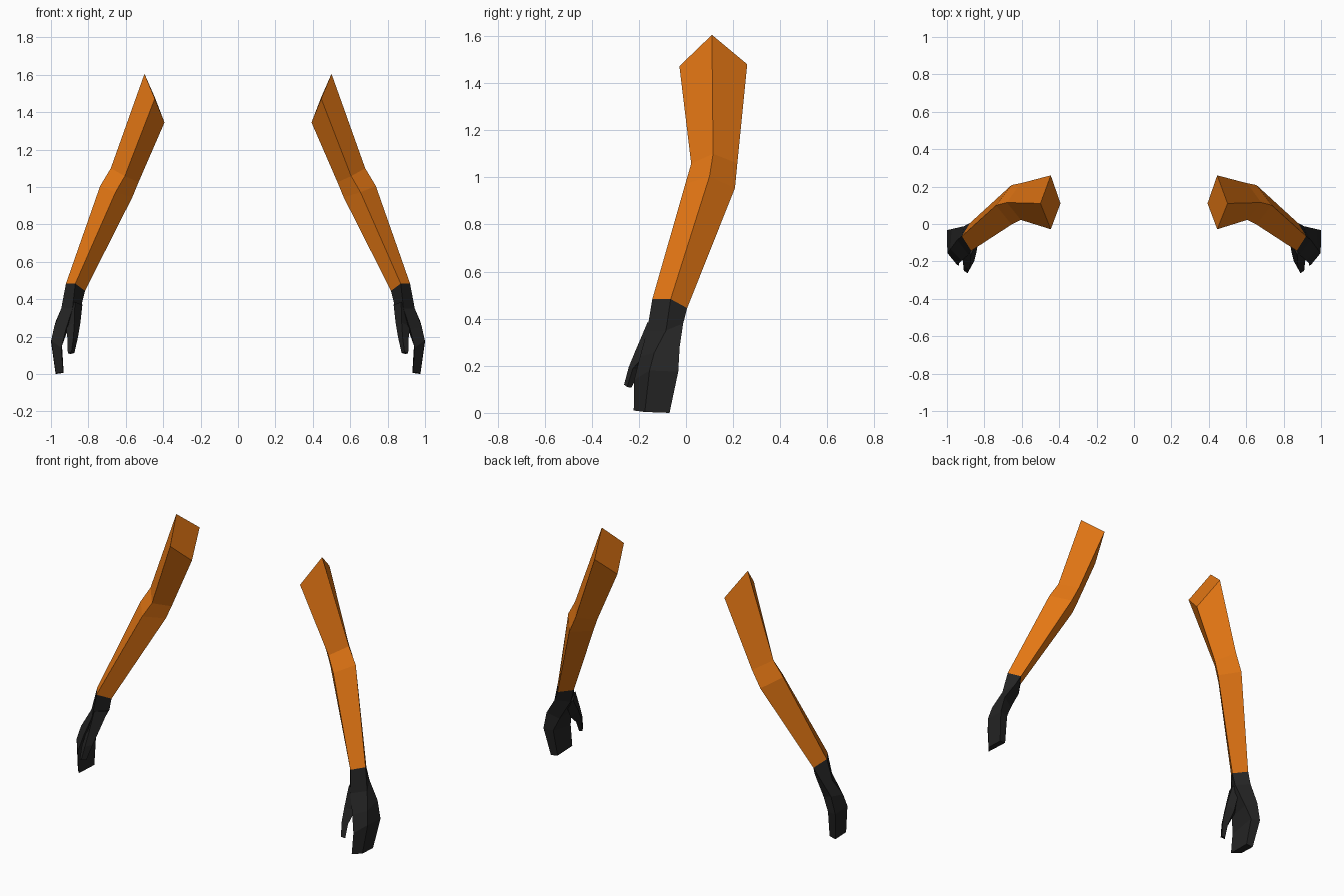
import bpy
import bmesh

cube = bpy.data.objects.get("Cube")
if cube:
    bpy.data.objects.remove(cube, do_unlink=True)


def make_material(name, color):
    mat = bpy.data.materials.new(name)
    mat.use_nodes = True
    mat.diffuse_color = color
    bsdf = next(n for n in mat.node_tree.nodes if n.type == 'BSDF_PRINCIPLED')
    bsdf.inputs["Base Color"].default_value = color
    bsdf.inputs["Roughness"].default_value = 0.8
    return mat


orange = make_material("orange_cloth", (0.78, 0.185, 0.007, 1))
black = make_material("black_glove", (0.018, 0.018, 0.018, 1))


def loft(name, rings, mat, side):
    """Join rings of four corners into a closed flat-shaded tube."""
    bm = bmesh.new()
    loops = [[bm.verts.new((x * side, y, z)) for x, y, z in ring] for ring in rings]
    for a, b in zip(loops, loops[1:]):
        n = len(a)
        for i in range(n):
            j = (i + 1) % n
            bm.faces.new((a[i], a[j], b[j], b[i]))
    bm.faces.new(loops[0])
    bm.faces.new(loops[-1])
    bmesh.ops.recalc_face_normals(bm, faces=bm.faces)
    mesh = bpy.data.meshes.new(name)
    bm.to_mesh(mesh)
    bm.free()
    mesh.materials.append(mat)
    obj = bpy.data.objects.new(name, mesh)
    bpy.context.collection.objects.link(obj)
    return obj


# Corner order in each ring: outer, back, inner, front
wrist = [(0.92, -0.065, 0.483), (0.877, 0.005, 0.445),
         (0.818, -0.07, 0.445), (0.87, -0.143, 0.483)]

sleeve = [
    # shoulder
    [(0.50, 0.11, 1.605), (0.445, 0.26, 1.48), (0.393, 0.11, 1.345), (0.445, -0.028, 1.472)],
    # upper elbow
    [(0.68, 0.115, 1.10), (0.605, 0.218, 1.06), (0.532, 0.11, 1.025), (0.605, 0.022, 1.058)],
    # lower elbow
    [(0.737, 0.10, 1.005), (0.655, 0.208, 0.955), (0.565, 0.10, 0.945), (0.655, -0.003, 0.972)],
    wrist,
]

hand = [
    wrist,
    # heel of the palm
    [(0.945, -0.085, 0.35), (0.91, -0.012, 0.38), (0.836, -0.065, 0.37), (0.885, -0.165, 0.35)],
    # knuckles
    [(0.982, -0.135, 0.255), (0.975, -0.027, 0.28), (0.905, -0.055, 0.25), (0.92, -0.195, 0.24)],
    # middle of the fingers
    [(0.998, -0.155, 0.18), (1.0, -0.033, 0.175), (0.942, -0.045, 0.17), (0.945, -0.22, 0.14)],
    # fingertips
    [(0.975, -0.175, 0.004), (0.975, -0.07, 0.0), (0.932, -0.075, 0.006), (0.935, -0.222, 0.01)],
]

thumb = [
    # root, inside the palm
    [(0.905, -0.11, 0.37), (0.87, -0.06, 0.36), (0.832, -0.085, 0.37), (0.872, -0.163, 0.385)],
    # ball
    [(0.92, -0.165, 0.255), (0.88, -0.125, 0.24), (0.842, -0.15, 0.28), (0.875, -0.21, 0.275)],
    # joint
    [(0.912, -0.225, 0.19), (0.89, -0.195, 0.18), (0.855, -0.20, 0.20), (0.88, -0.243, 0.195)],
    # tip
    [(0.91, -0.25, 0.11), (0.895, -0.232, 0.107), (0.875, -0.236, 0.112), (0.89, -0.263, 0.12)],
]

# Both arms
for label, side in (("left", 1), ("right", -1)):
    loft(label + "_sleeve", sleeve, orange, side)
    loft(label + "_hand", hand, black, side)
    loft(label + "_thumb", thumb, black, side)
